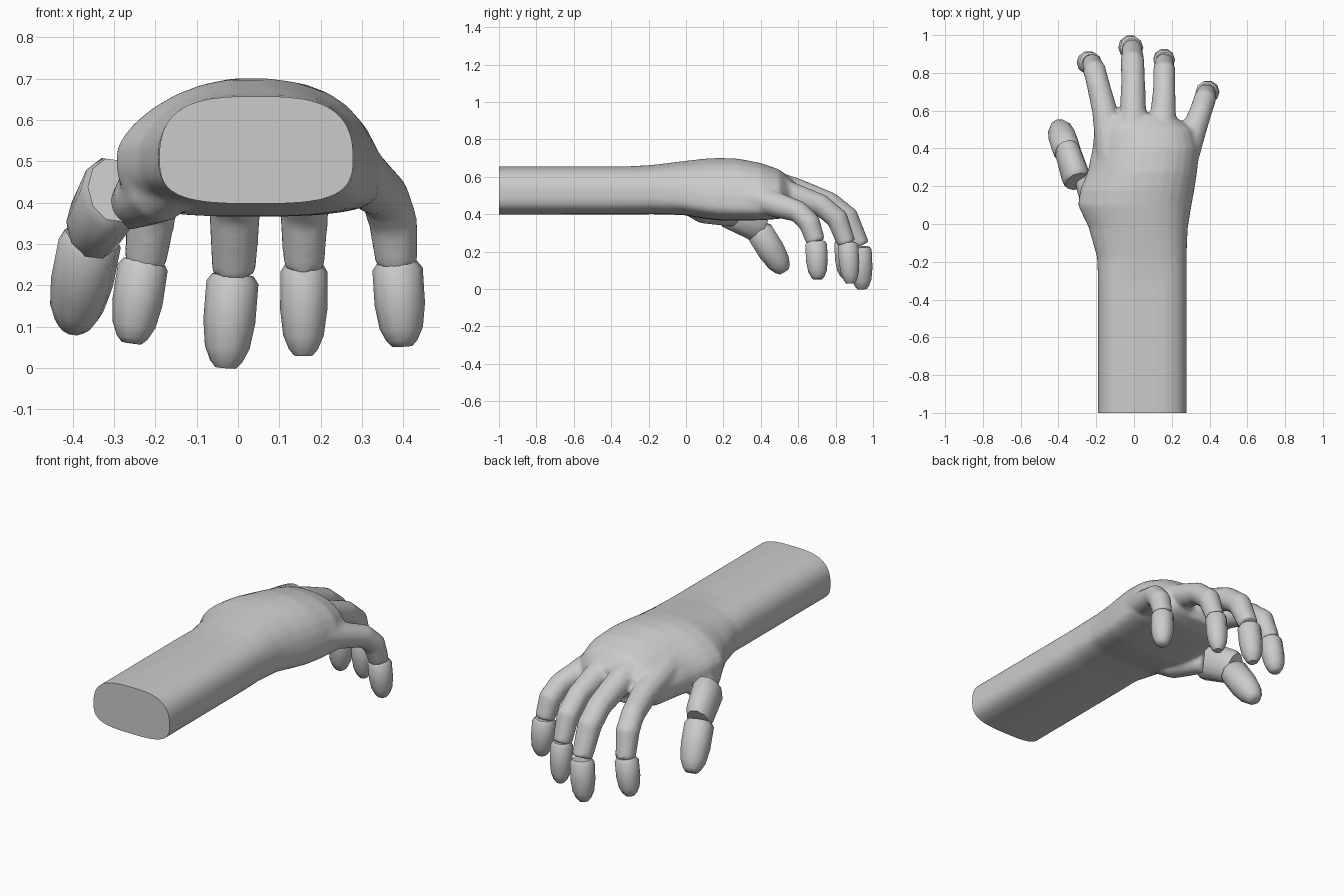
import bpy, bmesh, math
from mathutils import Vector

if "Cube" in bpy.data.objects:
    bpy.data.objects.remove(bpy.data.objects["Cube"])

skin = bpy.data.materials.new("plain_grey")
skin.diffuse_color = (0.6, 0.6, 0.6, 1)
skin.use_nodes = True
skin.node_tree.nodes["Principled BSDF"].inputs["Base Color"].default_value = skin.diffuse_color


def fill(bm, rings):
    """Join a list of point rings into a closed skin."""
    vs = [[bm.verts.new(p) for p in ring] for ring in rings]
    n = len(vs[0])
    for a, b in zip(vs, vs[1:]):
        for i in range(n):
            j = (i + 1) % n
            bm.faces.new((a[i], a[j], b[j], b[i]))
    bm.faces.new(vs[0][::-1])
    bm.faces.new(vs[-1])


def section(y, xl, xr, zl, zr, top, bot, n=28):
    """Cross-section: boxy below, domed on top near the knuckles, sloping to the thumb."""
    k = min(1, max(0, (y + .3) / .35))
    pts = []
    for i in range(n):
        t = 2 * math.pi * (i + 0.5) / n
        c, s = math.cos(t), math.sin(t)
        ex, ez = 0.62, 0.6
        if s > 0:
            ex, ez = (0.62 + 0.2 * k, 0.8 + 0.1 * k) if c > 0 else (0.62 + 0.4 * k, 0.8 + 0.55 * k)
        u = math.copysign(abs(c) ** ex, c)
        x = (xl + xr) / 2 + u * (xr - xl) / 2
        mid = zl + (zr - zl) * (u + 1) / 2
        z = mid + ((top if s > 0 else bot) - mid) * abs(s) ** ez
        pts.append(Vector((x, y, z)))
    return pts


def tube(bm, path, n=10, tall=1):
    """Tapered tube through (x, y, z, radius) points."""
    pts = [Vector(p[:3]) for p in path]
    rings = []
    for k, p in enumerate(pts):
        d = (pts[min(k + 1, len(pts) - 1)] - pts[max(k - 1, 0)]).normalized()
        side = Vector((1, 0, 0))
        side = (side - d * side.dot(d)).normalized()
        up = d.cross(side) * tall
        rings.append([p + path[k][3] * (side * math.cos(2 * math.pi * i / n)
                                        + up * math.sin(2 * math.pi * i / n))
                      for i in range(n)])
    fill(bm, rings)


def finish(name, bm, angle=40):
    bmesh.ops.recalc_face_normals(bm, faces=bm.faces[:])
    me = bpy.data.meshes.new(name)
    bm.to_mesh(me)
    bm.free()
    me.materials.append(skin)
    ob = bpy.data.objects.new(name, me)
    bpy.context.collection.objects.link(ob)
    if angle:
        bpy.ops.object.select_all(action='DESELECT')
        ob.select_set(True)
        bpy.context.view_layer.objects.active = ob
        bpy.ops.object.shade_smooth_by_angle(angle=math.radians(angle))
    return ob


def segment(name, a, b, r, tip=False, tall=1):
    """One finger bone; the tip bone narrows to a blunt end."""
    a, b = Vector(a), Vector(b)
    if tip:
        prof = [(0, .8), (.08, 1), (.5, 1), (.78, .86), (.93, .62), (1, .4)]
    else:
        prof = [(0, .85), (.12, 1), (.85, .9), (1, .75)]
    bm = bmesh.new()
    tube(bm, [(*a.lerp(b, t), r * s) for t, s in prof], tall=tall)
    finish(name, bm, 50)


fingers = {
    # name: path of the bent finger, tip bone start, tip end, radius
    "index": ([(-.115, .34, .53, .085), (-.155, .60, .485, .068), (-.19, .74, .445, .062),
               (-.208, .81, .385, .062), (-.225, .855, .25, .052)],
              (-.228, .85, .26), (-.258, .86, .06), .061),
    "middle": ([(-.005, .34, .585, .09), (-.005, .60, .52, .07), (-.005, .77, .455, .064),
                (-.008, .86, .385, .064), (-.01, .93, .23, .054)],
               (-.012, .932, .225), (-.03, .942, 0), .063),
    "ring": ([(.14, .34, .57, .09), (.155, .60, .49, .068), (.16, .72, .45, .06),
              (.16, .81, .375, .06), (.16, .86, .24, .05)],
             (.16, .865, .25), (.158, .88, .03), .057),
    "little": ([(.255, .32, .50, .08), (.325, .52, .44, .066), (.355, .60, .415, .06),
                (.375, .66, .355, .06), (.384, .695, .25, .052)],
               (.385, .695, .255), (.398, .705, .052), .061),
}
# Forearm, palm and the first two bones of each finger, fused into one skin
bm = bmesh.new()
fill(bm, [section(*s) for s in (
    (-1.06, -.191, .279, .51, .51, .657, .397),
    (-.3, -.191, .279, .51, .51, .657, .398),
    (-.18, -.195, .278, .52, .515, .664, .40),
    (-.02, -.24, .285, .52, .50, .684, .396),
    (.10, -.297, .305, .52, .475, .698, .376),
    (.18, -.285, .32, .51, .465, .702, .366),
    (.28, -.245, .335, .49, .46, .698, .366),
    (.40, -.22, .347, .48, .455, .675, .368),
    (.50, -.21, .32, .48, .455, .64, .375),
    (.58, -.18, .20, .48, .47, .575, .40))])
for path, *_ in fingers.values():
    tube(bm, path, 12)
# Thumb mound under the palm
tube(bm, [(-.14, 0, .45, .05), (-.19, .09, .43, .08),
          (-.235, .19, .41, .072), (-.27, .27, .38, .05)], 12)
hand = finish("arm_and_hand", bm)
rm = hand.modifiers.new("fuse", 'REMESH')
rm.mode = 'VOXEL'
rm.voxel_size = 0.012
rm.use_smooth_shade = True
sm = hand.modifiers.new("soften", 'SMOOTH')
sm.factor = 0.5
sm.iterations = 6

# Helper box that trims the forearm to a clean flat end
bm = bmesh.new()
bmesh.ops.create_cube(bm, size=1)
bmesh.ops.translate(bm, verts=bm.verts[:], vec=(0, -1.5, .5))
cutter = finish("end_cutter", bm, 0)
cutter.hide_render = True
cutter.hide_viewport = True
cut = hand.modifiers.new("flat_end", 'BOOLEAN')
cut.operation = 'DIFFERENCE'
cut.solver = 'EXACT'
cut.object = cutter

# Finger tips
for name, (path, tip_a, tip_b, r) in fingers.items():
    segment(name + "_finger_tip", tip_a, tip_b, r, True)

# Thumb
segment("thumb_base_bone", (-.30, .225, .43), (-.357, .405, .33), .077, tall=1.35)
segment("thumb_tip_bone", (-.355, .385, .32), (-.40, .525, .095), .076, True)
